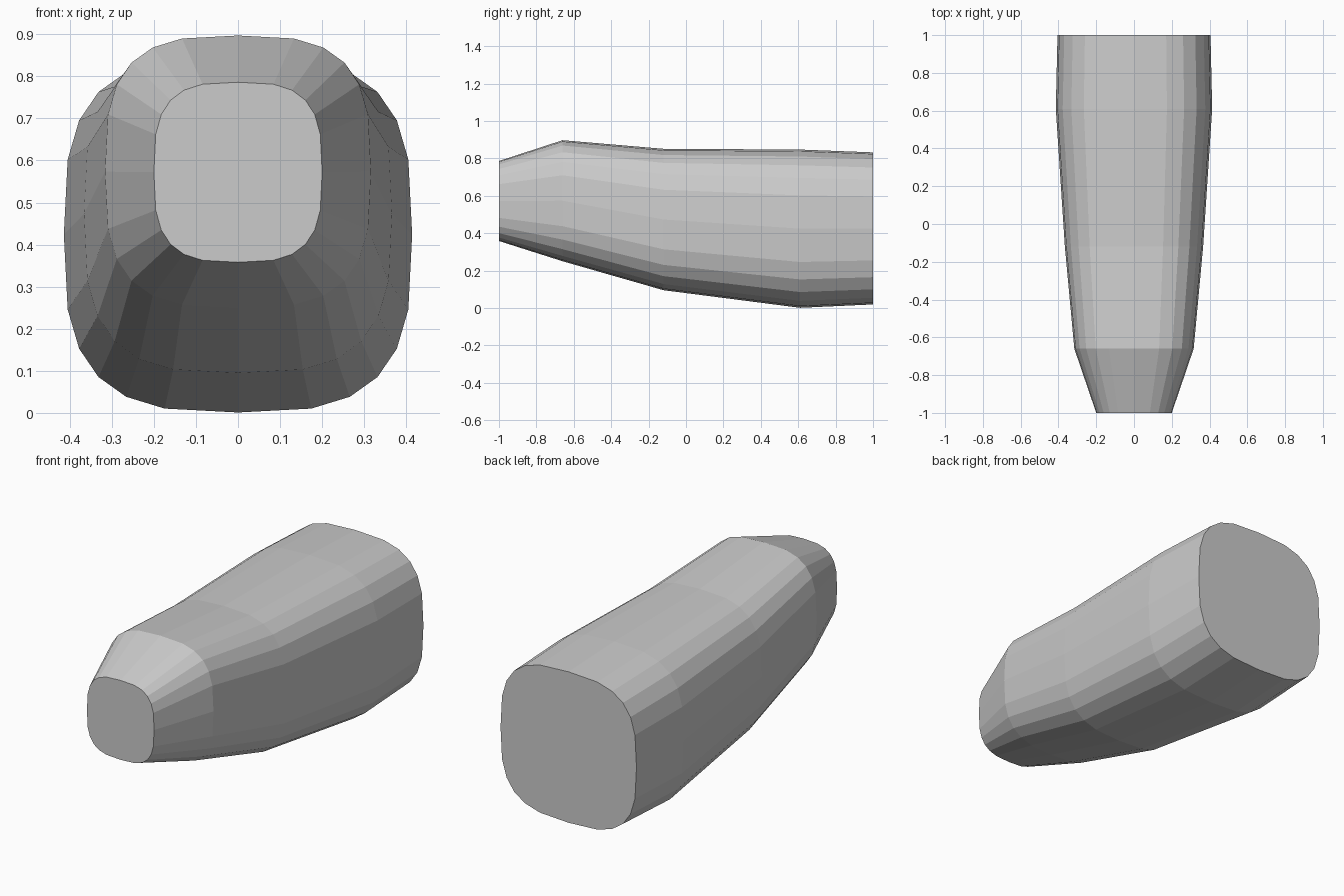
import bpy, bmesh, math

if "Cube" in bpy.data.objects:
    bpy.data.objects.remove(bpy.data.objects["Cube"])

SIDES = 24
ROUNDNESS = 0.64  # exponent of the rounded-square cross-section

# Stations along the body: y, half width, bottom z, top z
STATIONS = [
    (-1.00, 0.200, 0.358, 0.786),
    (-0.66, 0.316, 0.250, 0.897),
    (-0.12, 0.366, 0.095, 0.851),
    (0.61, 0.414, 0.001, 0.847),
    (1.00, 0.405, 0.019, 0.832),
]


def soft(v):
    return math.copysign(abs(v) ** ROUNDNESS, v) if abs(v) > 1e-9 else 0.0


def add_ring(bm, y, half_w, bottom, top):
    mid, half_h = (top + bottom) / 2, (top - bottom) / 2
    angles = [2 * math.pi * i / SIDES for i in range(SIDES)]
    return [bm.verts.new((half_w * soft(math.cos(a)), y, mid + half_h * soft(math.sin(a))))
            for a in angles]


# Tapered body lofted through the stations
bm = bmesh.new()
rings = [add_ring(bm, *s) for s in STATIONS]
for a, b in zip(rings, rings[1:]):
    for i in range(SIDES):
        j = (i + 1) % SIDES
        bm.faces.new((a[i], a[j], b[j], b[i]))

# Flat end caps
bm.faces.new(rings[0][::-1])
bm.faces.new(rings[-1])
bmesh.ops.recalc_face_normals(bm, faces=bm.faces)

mesh = bpy.data.meshes.new("tapered_body")
bm.to_mesh(mesh)
bm.free()
bpy.context.collection.objects.link(bpy.data.objects.new("tapered_body", mesh))
